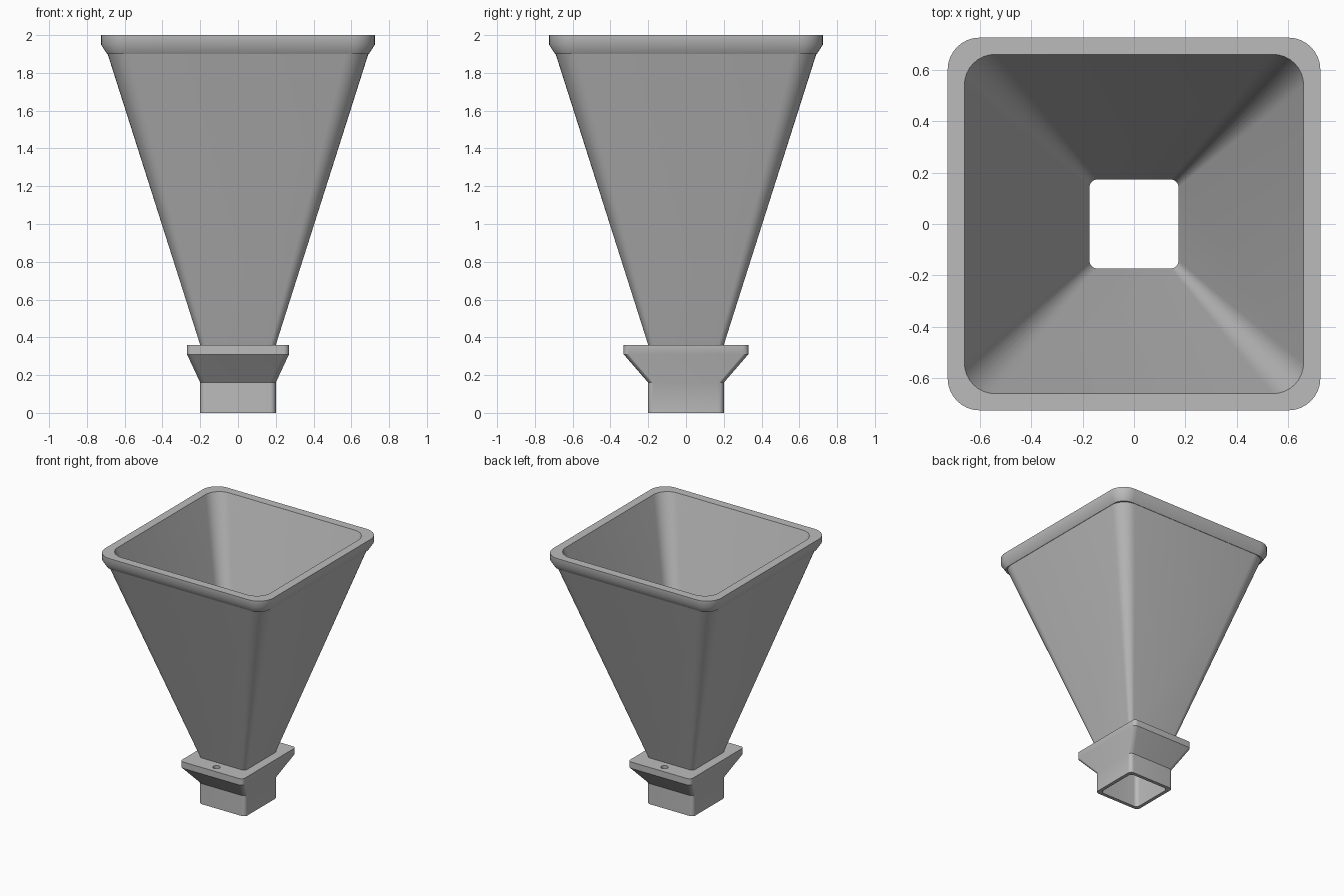
import bpy, bmesh, math

cube = bpy.data.objects.get("Cube")
if cube:
    bpy.data.objects.remove(cube, do_unlink=True)

grey = bpy.data.materials.new("plain grey")
grey.use_nodes = True
grey.diffuse_color = (0.5, 0.5, 0.5, 1)
grey.node_tree.nodes["Principled BSDF"].inputs["Base Color"].default_value = (0.5, 0.5, 0.5, 1)


def rounded_loop(bm, hx, hy, r, z, steps=8):
    """One rounded rectangle of vertices, counter-clockwise from above."""
    verts = []
    for i, (sx, sy) in enumerate([(1, 1), (-1, 1), (-1, -1), (1, -1)]):
        for k in range(steps + 1):
            a = math.pi / 2 * (i + k / steps)
            verts.append(bm.verts.new((sx * (hx - r) + r * math.cos(a),
                                       sy * (hy - r) + r * math.sin(a), z)))
    return verts


def loft(name, sections, closed=False):
    """Skin a list of (half x, half y, corner radius, z) sections."""
    bm = bmesh.new()
    loops = [rounded_loop(bm, *s) for s in sections]
    pairs = list(zip(loops, loops[1:]))
    if closed:
        pairs.append((loops[-1], loops[0]))
    for low, high in pairs:
        n = len(low)
        for i in range(n):
            j = (i + 1) % n
            bm.faces.new((low[i], low[j], high[j], high[i]))
    mesh = bpy.data.meshes.new(name)
    bm.to_mesh(mesh)
    bm.free()
    mesh.materials.append(grey)
    obj = bpy.data.objects.new(name, mesh)
    bpy.context.collection.objects.link(obj)
    return obj


def activate(obj):
    bpy.ops.object.select_all(action='DESELECT')
    obj.select_set(True)
    bpy.context.view_layer.objects.active = obj


def smooth(obj, degrees=30):
    activate(obj)
    bpy.ops.object.shade_smooth_by_angle(angle=math.radians(degrees))


# Tapered hopper walls, outside and inside
outer_wall = loft("hopper_outer_wall", [(0.2, 0.2, 0.03, 0.36), (0.69, 0.69, 0.12, 1.9)])
inner_wall = loft("hopper_inner_wall", [(0.66, 0.66, 0.12, 2.0), (0.173, 0.173, 0.03, 0.36)])

# Flared rim around the mouth
rim = loft("hopper_rim", [(0.69, 0.69, 0.12, 1.9), (0.693, 0.693, 0.095, 1.9),
                          (0.725, 0.725, 0.125, 1.95), (0.725, 0.725, 0.125, 2.0),
                          (0.66, 0.66, 0.12, 2.0)])

# Square spout with its mounting flange
spout = loft("spout_and_flange", [(0.173, 0.173, 0.03, 0), (0.2, 0.2, 0.03, 0),
                                  (0.2, 0.2, 0.03, 0.16), (0.27, 0.33, 0.03, 0.31),
                                  (0.27, 0.33, 0.03, 0.36), (0.173, 0.173, 0.03, 0.36)],
             closed=True)

# Blind screw holes in the front and back ledges
for side in (-1, 1):
    bpy.ops.mesh.primitive_cylinder_add(vertices=24, radius=0.026, depth=0.12,
                                        location=(0, side * 0.265, 0.36))
    cutter = bpy.context.object
    cutter.name = "hole_cutter"
    cutter.hide_render = True
    cutter.data.materials.append(grey)
    activate(spout)
    cut = spout.modifiers.new("screw hole", 'BOOLEAN')
    cut.operation = 'DIFFERENCE'
    cut.solver = 'EXACT'
    cut.object = cutter
    bpy.ops.object.modifier_apply(modifier=cut.name)
    bpy.data.objects.remove(cutter, do_unlink=True)

for part in (outer_wall, inner_wall, spout):
    smooth(part)
smooth(rim, 40)
